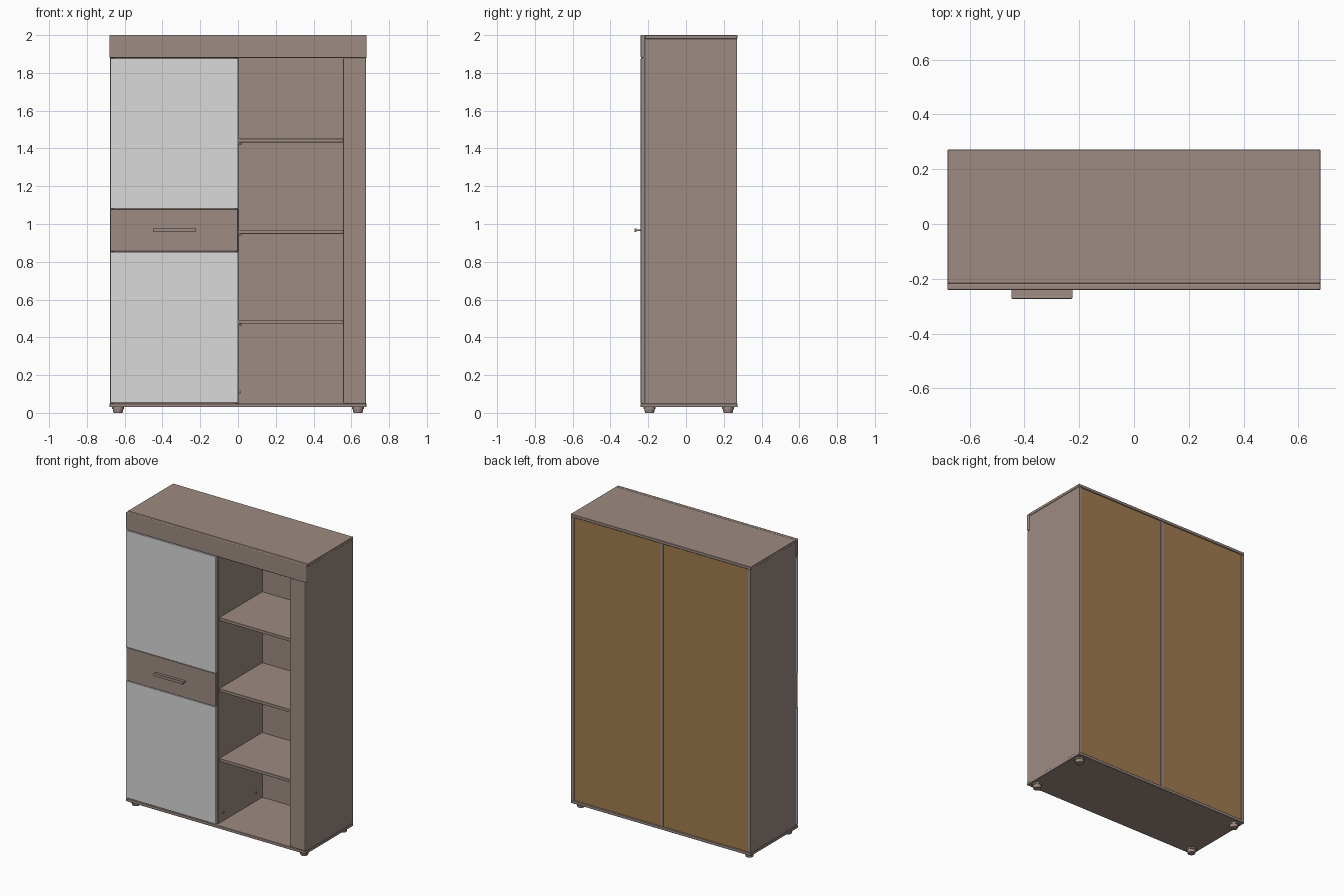
import bpy
import bmesh
from math import radians
from mathutils import Matrix

cube = bpy.data.objects.get("Cube")
if cube:
    bpy.data.objects.remove(cube, do_unlink=True)


def material(name, rgb):
    m = bpy.data.materials.new(name)
    m.use_nodes = True
    m.diffuse_color = (*rgb, 1)
    m.node_tree.nodes["Principled BSDF"].inputs["Base Color"].default_value = (*rgb, 1)
    return m


taupe = material("taupe wood", (0.34, 0.26, 0.225))
white = material("pale grey lacquer", (0.7, 0.7, 0.7))
brown = material("brown fibreboard", (0.36, 0.2, 0.078))


def finish(name, bm, mat, bevel=0, segments=1):
    mesh = bpy.data.meshes.new(name)
    bm.to_mesh(mesh)
    bm.free()
    mesh.materials.append(mat)
    ob = bpy.data.objects.new(name, mesh)
    bpy.context.collection.objects.link(ob)
    if bevel:
        mod = ob.modifiers.new("Soft edges", "BEVEL")
        mod.width = bevel
        mod.segments = segments
    return ob


def box(name, x, y, z, mat=taupe, bevel=0, segments=1):
    """Box spanning the given (low, high) ranges."""
    bm = bmesh.new()
    bmesh.ops.create_cube(bm, size=1)
    size = [b - a for a, b in (x, y, z)]
    mid = [(a + b) / 2 for a, b in (x, y, z)]
    bm.transform(Matrix.Translation(mid) @ Matrix.Diagonal((*size, 1)))
    return finish(name, bm, mat, bevel, segments)


def cylinder(name, centre, r_low, r_high, depth, axis="Z", sides=24):
    bm = bmesh.new()
    bmesh.ops.create_cone(bm, cap_ends=True, segments=sides,
                          radius1=r_low, radius2=r_high, depth=depth)
    if axis == "X":
        bm.transform(Matrix.Rotation(radians(90), 4, "Y"))
    bm.transform(Matrix.Translation(centre))
    ob = finish(name, bm, taupe)
    bpy.context.view_layer.objects.active = ob
    ob.select_set(True)
    bpy.ops.object.shade_smooth_by_angle(angle=radians(40))
    ob.select_set(False)


W = 0.68
FRONT, CARCASS, BACK = -0.24, -0.217, 0.272
FACE = (FRONT, CARCASS - 0.003)
INNER = (0.05, 1.98)

# Carcass
box("top_panel", (-W, W), (CARCASS, BACK), (1.98, 2.0), bevel=0.002)
box("bottom_panel", (-W, W), (FRONT, BACK), (0.03, 0.05), bevel=0.002)
for side, s in (("right", -1), ("left", 1)):
    xs = sorted((s * 0.657, s * 0.677))
    box(side + "_side_panel", xs, (CARCASS, BACK - 0.002), INNER)
box("divider", (-0.015, 0.005), (CARCASS, BACK - 0.002), INNER)

# Back boards, wood-finished inside and raw outside
for side, xs in (("right", (-0.657, -0.015)), ("left", (0.005, 0.657))):
    box(side + "_back_lining", xs, (0.255, 0.26), INNER)
    box(side + "_back_board", xs, (0.26, 0.265), INNER, brown)

# Front trim
box("top_fascia", (-W, W), (FRONT, CARCASS), (1.88, 2.0), bevel=0.005, segments=3)
box("front_post", (0.557, 0.677), (FRONT, CARCASS), (0.05, 1.879), bevel=0.005, segments=3)

# Doors and drawer
box("upper_door", (-0.676, 0), FACE, (1.082, 1.877), white, 0.001)
box("lower_door", (-0.676, 0), FACE, (0.054, 0.852), white, 0.001)
box("drawer_front", (-0.676, 0), FACE, (0.854, 1.08), bevel=0.002)

# Drawer handle: flat tongue ending in a thicker lip
box("handle_tongue", (-0.447, -0.225), (-0.265, FRONT + 0.002), (0.964, 0.97))
box("handle_lip", (-0.447, -0.225), (-0.273, -0.262), (0.957, 0.976), bevel=0.003, segments=2)

# Open shelves with support pins
for i, z in enumerate((0.482, 0.958, 1.442)):
    box(f"shelf_{i + 1}", (0.005, 0.657), (-0.21, 0.255), (z - 0.01, z + 0.01), bevel=0.001)
    for y in (-0.17, 0.18):
        for x in (0.012, 0.65):
            cylinder("shelf_pin", (x, y, z - 0.015), 0.005, 0.005, 0.014, "X", 12)
for y in (-0.17, 0.18):
    cylinder("divider_peg", (0.008, y, 0.11), 0.008, 0.008, 0.008, "X", 12)

# Feet
for x in (-0.635, 0.635):
    for y in (-0.193, 0.223):
        cylinder("foot_base", (x, y, 0.0105), 0.024, 0.028, 0.021)
        cylinder("foot_collar", (x, y, 0.0255), 0.032, 0.032, 0.01)
